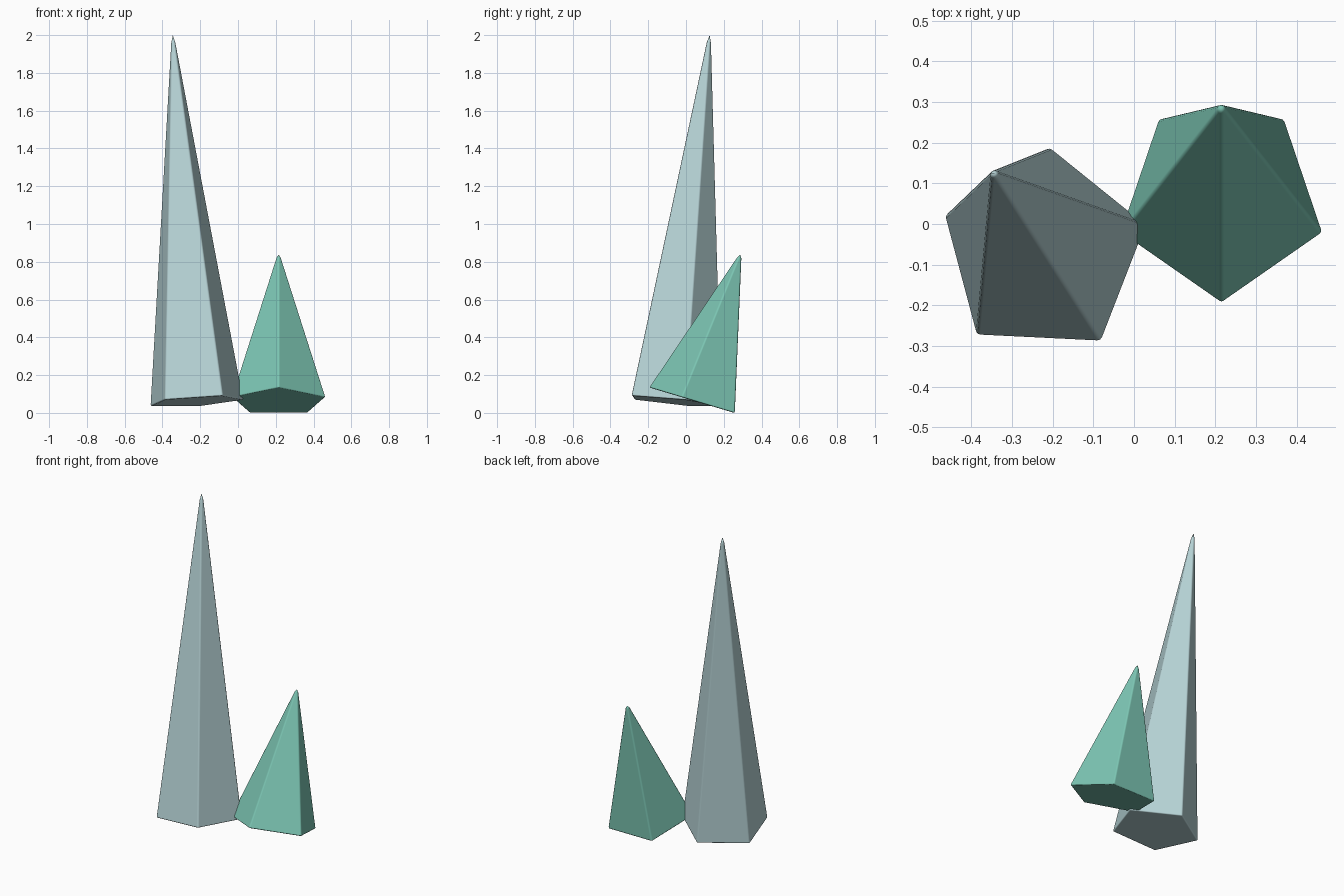
import bpy, bmesh, math
from mathutils import Vector, Matrix

if "Cube" in bpy.data.objects:
    bpy.data.objects.remove(bpy.data.objects["Cube"])


def material(name, color):
    m = bpy.data.materials.new(name)
    m.diffuse_color = (*color, 1.0)
    m.use_nodes = True
    m.node_tree.nodes["Principled BSDF"].inputs["Base Color"].default_value = m.diffuse_color
    return m


def crystal(name, base, apex, radius, phase, mat, bevel=0.008, sides=5):
    """Five-sided spike with softened edges, leaning from base centre to apex."""
    base, axis = Vector(base), Vector(apex) - Vector(base)
    height = axis.length

    # pointed pyramid
    bm = bmesh.new()
    ring = []
    for i in range(sides):
        a = math.radians(phase) + i * math.tau / sides
        ring.append(bm.verts.new((radius * math.cos(a), radius * math.sin(a), 0)))
    tip = bm.verts.new((0, 0, height))
    bm.faces.new(ring[::-1])
    for i in range(sides):
        bm.faces.new((ring[i], ring[(i + 1) % sides], tip))

    # small rounded edges
    bmesh.ops.bevel(bm, geom=bm.edges[:], offset=bevel, offset_type='OFFSET',
                    segments=2, profile=0.5, affect='EDGES', clamp_overlap=True)

    # restore the exact radius and height after rounding, then lean
    top = max(v.co.z for v in bm.verts)
    wide = max(v.co.xy.length for v in bm.verts)
    for v in bm.verts:
        v.co.x *= radius / wide
        v.co.y *= radius / wide
        v.co.z *= height / top
    lean = Vector((0, 0, 1)).rotation_difference(axis).to_matrix().to_4x4()
    bm.transform(Matrix.Translation(base) @ lean)
    bmesh.ops.recalc_face_normals(bm, faces=bm.faces[:])

    mesh = bpy.data.meshes.new(name)
    bm.to_mesh(mesh)
    bm.free()
    mesh.materials.append(mat)
    for p in mesh.polygons:
        p.use_smooth = True
    ob = bpy.data.objects.new(name, mesh)
    bpy.context.collection.objects.link(ob)

    # keep the large facets flat, blend only the rounded edges
    wn = ob.modifiers.new("flat_facets", 'WEIGHTED_NORMAL')
    wn.weight = 100
    return ob


pale_blue = material("pale_blue_grey", (0.47, 0.65, 0.67))
green = material("sea_green", (0.20, 0.56, 0.45))

crystal("tall_crystal", (-0.222, -0.071, 0.06), (-0.345, 0.125, 2.0), 0.257, 15, pale_blue)
crystal("short_crystal", (0.215, 0.055, 0.06), (0.215, 0.287, 0.837), 0.257, -90, green)
